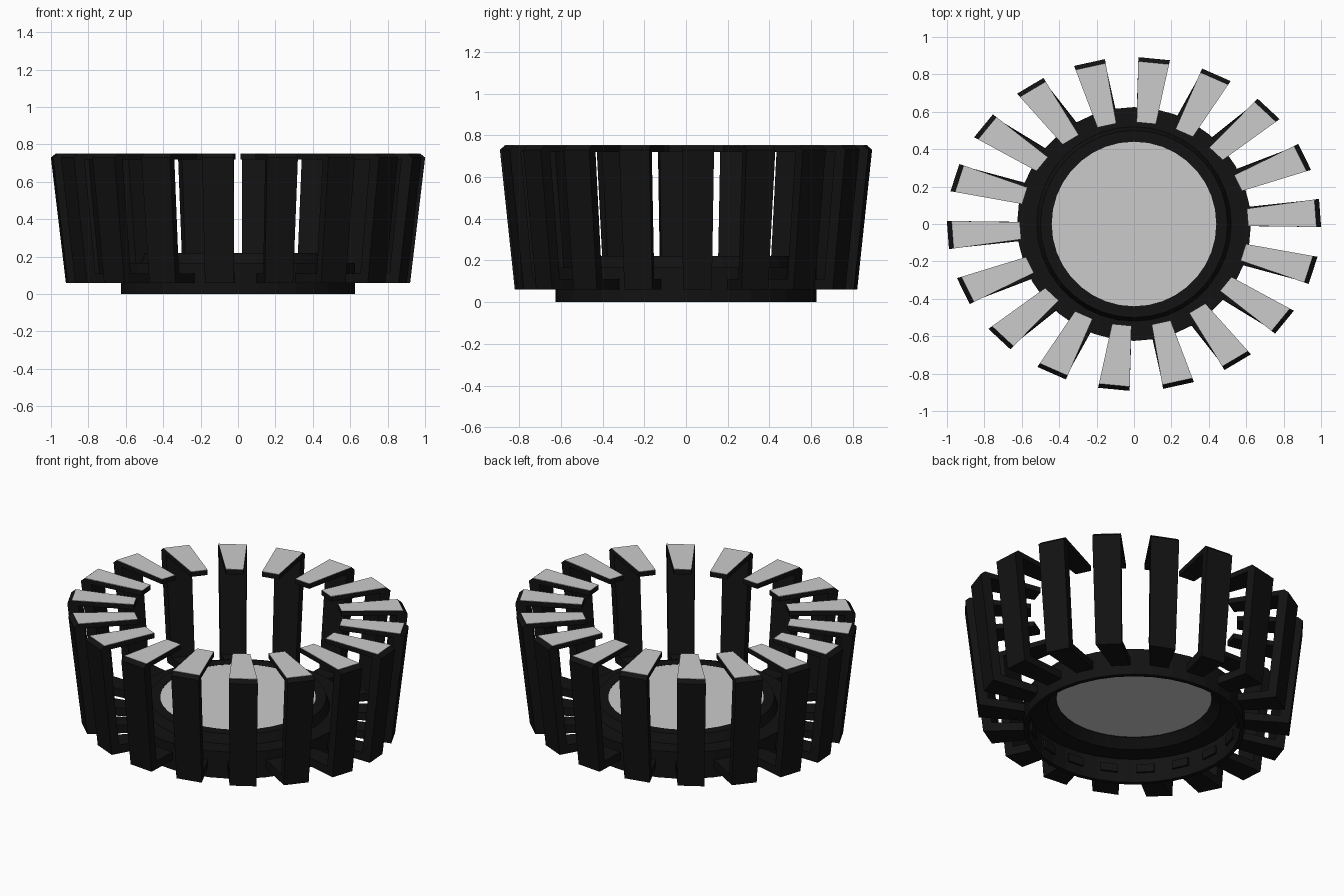
import bpy, bmesh
from math import pi, cos, sin, tan, radians

if "Cube" in bpy.data.objects:
    bpy.data.objects.remove(bpy.data.objects["Cube"])

black = bpy.data.materials.new("black")
black.diffuse_color = (0.006, 0.006, 0.006, 1)
black.use_nodes = True
black.node_tree.nodes["Principled BSDF"].inputs["Base Color"].default_value = black.diffuse_color

COUNT, OFFSET, HALF = 18, radians(3.8), radians(4.87)
SX, SY = 0.997, 0.889      # slats follow a slightly oval outline
SEG = 36                   # sides of the round base


def finish(name, bm, mat=None):
    bmesh.ops.recalc_face_normals(bm, faces=bm.faces)
    me = bpy.data.meshes.new(name)
    bm.to_mesh(me)
    bm.free()
    ob = bpy.data.objects.new(name, me)
    bpy.context.collection.objects.link(ob)
    if mat:
        me.materials.append(mat)
    return ob


def lathe(name, profile, mat=None):
    """Closed (r, z) profile swept around z."""
    bm = bmesh.new()
    rings = [[bm.verts.new((r * cos(2 * pi * i / SEG), r * sin(2 * pi * i / SEG), z))
              for r, z in profile] for i in range(SEG)]
    n = len(profile)
    for i in range(SEG):
        a, b = rings[i], rings[(i + 1) % SEG]
        for j in range(n):
            k = (j + 1) % n
            bm.faces.new((a[j], b[j], b[k], a[k]))
    return finish(name, bm, mat)


def place(r, z, side, angle, round_base=False):
    """Point on one side of a radial wedge; oval outline, or circular at the base."""
    x, y = r, side * r * tan(HALF)
    px, py = x * cos(angle) - y * sin(angle), x * sin(angle) + y * cos(angle)
    return (px, py, z) if round_base else (px * SX, py * SY, z)


# Hollow base: outer wall, shoulder and raised collar
lathe("base_ring", [(0.625, 0), (0.625, 0.165), (0.52, 0.165), (0.50, 0.22), (0.44, 0.22),
                    (0.44, 0.20), (0.49, 0.15), (0.60, 0.15), (0.60, 0)], black)

# Centre disc
bm = bmesh.new()
bmesh.ops.create_cone(bm, cap_ends=True, segments=SEG, radius1=0.442, radius2=0.442, depth=0.015)
bmesh.ops.translate(bm, verts=bm.verts, vec=(0, 0, 0.2115))
finish("centre_disc", bm)

# C-shaped slats around the base: (r, z, joins circular base)
section = [(0.61, 0.75, 0), (0.975, 0.75, 0), (1.0, 0.73, 0), (0.92, 0.06, 0),
           (0.585, 0.06, 1), (0.585, 0.11, 1), (0.868, 0.11, 0), (0.935, 0.72, 0), (0.61, 0.72, 0)]
slats, pads = bmesh.new(), bmesh.new()
for i in range(COUNT):
    ang = OFFSET + 2 * pi * i / COUNT
    left, right = [[slats.verts.new(place(r, z, s, ang, b)) for r, z, b in section]
                   for s in (1, -1)]
    slats.faces.new(left)
    slats.faces.new(right[::-1])
    n = len(section)
    for j in range(n):
        k = (j + 1) % n
        slats.faces.new((left[k], left[j], right[j], right[k]))
    # Grey pad on top of each slat
    quad = [(0.61, 1), (0.61, -1), (0.975, -1), (0.975, 1)]
    low, high = [[pads.verts.new(place(r, z, s, ang)) for r, s in quad] for z in (0.749, 0.752)]
    pads.faces.new(low[::-1])
    pads.faces.new(high)
    for j in range(4):
        k = (j + 1) % 4
        pads.faces.new((low[j], low[k], high[k], high[j]))
finish("slats", slats, black)
finish("slat_top_pads", pads)
